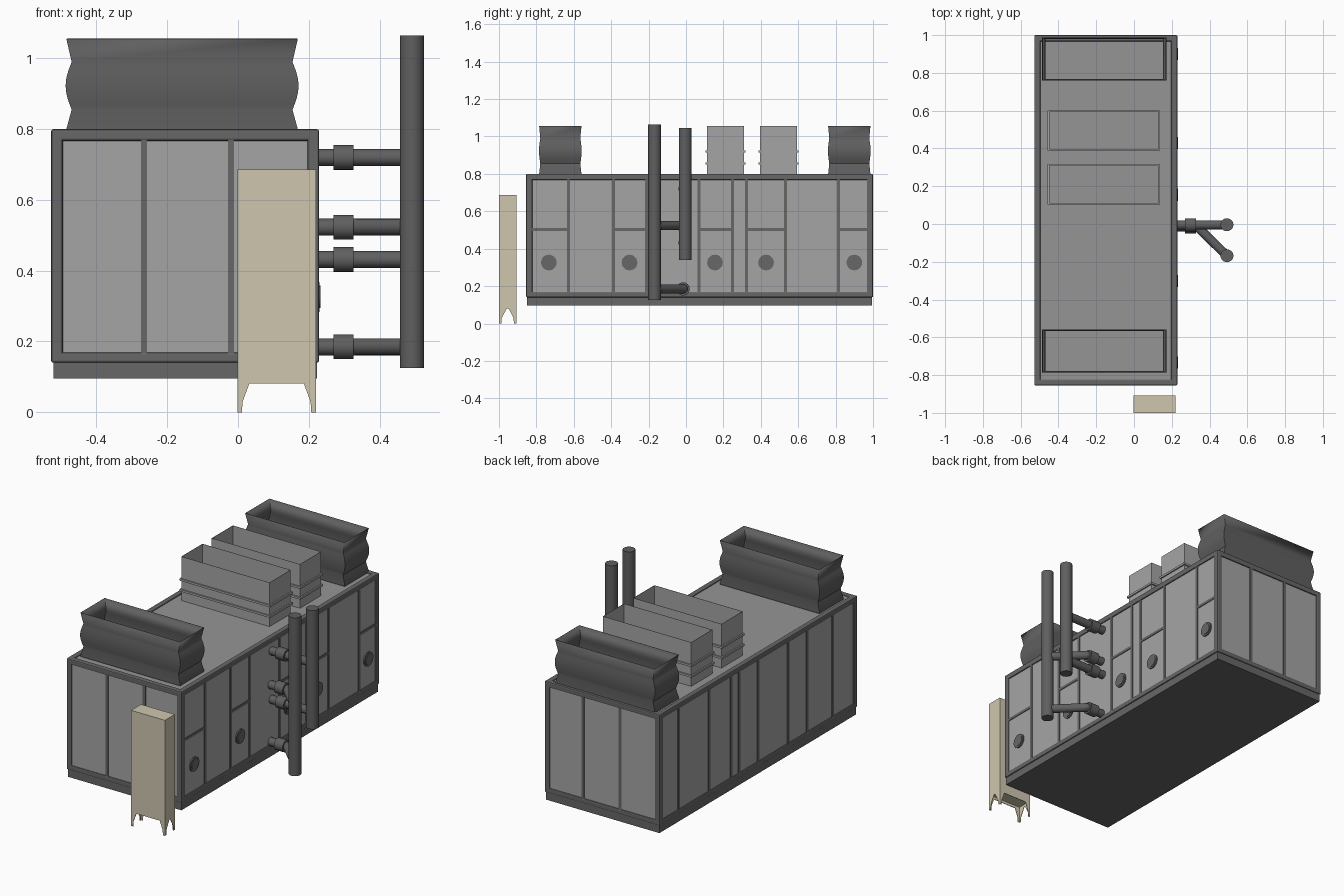
import bpy, bmesh, math
from mathutils import Vector

if "Cube" in bpy.data.objects:
    bpy.data.objects.remove(bpy.data.objects["Cube"])


def mat(name, r, g, b):
    m = bpy.data.materials.new(name)
    m.diffuse_color = (r, g, b, 1)
    m.use_nodes = True
    m.node_tree.nodes["Principled BSDF"].inputs["Base Color"].default_value = m.diffuse_color
    return m


PANEL = mat("panel grey", 0.375, 0.375, 0.375)
ROOF = mat("roof grey", 0.30, 0.30, 0.30)
FRAME = mat("frame grey", 0.135, 0.135, 0.135)
DARK = mat("dark duct grey", 0.115, 0.115, 0.115)
BEIGE = mat("cabinet beige", 0.62, 0.565, 0.43)


def finish(name, bm, m, smooth=False):
    me = bpy.data.meshes.new(name)
    bm.to_mesh(me)
    bm.free()
    me.materials.append(m)
    ob = bpy.data.objects.new(name, me)
    bpy.context.collection.objects.link(ob)
    if smooth:
        bpy.ops.object.select_all(action='DESELECT')
        ob.select_set(True)
        bpy.context.view_layer.objects.active = ob
        bpy.ops.object.shade_smooth_by_angle(angle=math.radians(35))
    return ob


def add_box(bm, x0, x1, y0, y1, z0, z1):
    vs = bmesh.ops.create_cube(bm, size=1)["verts"]
    for v in vs:
        v.co = Vector((x0 if v.co.x < 0 else x1, y0 if v.co.y < 0 else y1, z0 if v.co.z < 0 else z1))


def box(name, m, *b):
    bm = bmesh.new()
    add_box(bm, *b)
    return finish(name, bm, m)


def add_rod(bm, a, b, r, n=24):
    a, b = Vector(a), Vector(b)
    vs = bmesh.ops.create_cone(bm, cap_ends=True, segments=n, radius1=r, radius2=r, depth=(b - a).length)["verts"]
    q = Vector((0, 0, 1)).rotation_difference(b - a)
    for v in vs:
        v.co = q @ v.co + (a + b) / 2


def loft(name, m, cx, cy, hx, hy, rows, ky=1.0, smooth=False):
    """Open rectangular duct; rows are (height, outward offset)."""
    bm = bmesh.new()
    rings = []
    for z, d in rows:
        x, y = hx + d, hy + d * ky
        rings.append([bm.verts.new((cx + sx * x, cy + sy * y, z))
                      for sx, sy in ((-1, -1), (1, -1), (1, 1), (-1, 1))])
    for a, b in zip(rings, rings[1:]):
        for j in range(4):
            k = (j + 1) % 4
            bm.faces.new((a[j], a[k], b[k], b[j]))
    ob = finish(name, bm, m, smooth)
    s = ob.modifiers.new("wall", 'SOLIDIFY')
    s.thickness = 0.002
    s.offset = -1


# Main housing: recessed panels, edge frame, dividers, plinth
X0, X1, Y0, Y1, Z0, Z1 = -0.528, 0.229, -0.855, 1.0, 0.14, 0.80
E, R = 0.033, 0.006
core = box("housing_panels", PANEL, X0 + R, X1 - R, Y0 + R, Y1 - R, Z0 + R, Z1 - R)
core.data.materials.append(ROOF)
for f in core.data.polygons:
    f.material_index = 1 if f.normal.z > 0.5 else 0
box("plinth", FRAME, X0 + 0.006, X1 - 0.006, Y0 + 0.005, Y1 - 0.005, 0.095, Z0 + R)

bm = bmesh.new()
for x in ((X0, X0 + E), (X1 - E, X1)):
    for y in ((Y0, Y0 + E), (Y1 - E, Y1)):
        add_box(bm, *x, *y, Z0, Z1)
for z in ((Z0, Z0 + E - 0.004), (Z1 - E, Z1)):
    for x in ((X0, X0 + E), (X1 - E, X1)):
        add_box(bm, *x, Y0, Y1, *z)
    for y in ((Y0, Y0 + E), (Y1 - E, Y1)):
        add_box(bm, X0, X1, *y, *z)
frame = finish("housing_frame", bm, FRAME)
bv = frame.modifiers.new("soft edges", 'BEVEL')
bv.width = 0.006
bv.segments = 2

bm = bmesh.new()
T = 0.0085
for x in (-0.265, -0.02):                                   # front and back
    for ya, yb in ((Y0 + 0.002, Y0 + 0.012), (Y1 - 0.012, Y1 - 0.002)):
        add_box(bm, x - T, x + T, ya, yb, Z0 + 0.02, Z1 - 0.02)
SIDE = (-0.628, -0.388, -0.212, 0.07, 0.248, 0.323, 0.532, 0.815)
for y in SIDE:                                              # both long sides
    for xa, xb in ((X0 + 0.002, X0 + 0.012), (X1 - 0.012, X1 - 0.002)):
        add_box(bm, xa, xb, y - T, y + T, Z0 + 0.02, Z1 - 0.02)
for ya, yb in ((-0.83, -0.628), (-0.388, -0.212), (0.07, 0.248), (0.323, 0.532), (0.815, 0.975)):
    add_box(bm, X1 - 0.012, X1 - 0.002, ya, yb, 0.495, 0.511)
finish("panel_dividers", bm, FRAME)

# Round ports on the right side
bm = bmesh.new()
for y in (-0.733, -0.302, 0.155, 0.428, 0.90):
    add_rod(bm, (X1 - 0.012, y, 0.326), (X1 + 0.001, y, 0.326), 0.042, 20)
    add_rod(bm, (X1 - 0.012, y, 0.326), (X1 + 0.004, y, 0.326), 0.032, 20)
finish("side_ports", bm, FRAME, True)

# Flexible dark ducts at both ends of the roof
N = 12
wave = [(0.79, 0.0), (0.80, 0.0), (0.855, -0.015)]
wave += [(0.855 + 0.135 * i / N, -0.015 + 0.017 * math.sin(math.pi * i / N)) for i in range(1, N + 1)]
wave += [(1.055, 0.0)]
for name, cy in (("front_flexible_duct", -0.672), ("back_flexible_duct", 0.873)):
    loft(name, DARK, -0.158, cy, 0.327, 0.113, wave, 0.4, True)

# Straight ducts with two flanges
steps = [(0.79, 0)]
for za, zb in ((0.85, 0.862), (0.913, 0.925)):
    steps += [(za, 0), (za, 0.008), (zb, 0.008), (zb, 0)]
steps += [(1.055, 0)]
for name, cy in (("front_straight_duct", 0.210), ("back_straight_duct", 0.495)):
    loft(name, PANEL, -0.16, cy, 0.29, 0.099, steps)

# Pipework on the right side
PX = 0.492
for name, py, za, zb, cy, levels in (("supply_pipe", -0.168, 0.125, 1.065, -0.015, (0.185, 0.523)),
                                     ("return_pipe", -0.004, 0.34, 1.045, -0.005, (0.432, 0.72))):
    bm = bmesh.new()
    add_rod(bm, (PX, py, za), (PX, py, zb), 0.034, 32)
    for z in levels:
        add_rod(bm, (X1 - 0.02, cy, z), (0.335, cy, z), 0.024)     # stub
        add_rod(bm, (0.27, cy, z), (0.327, cy, z), 0.035)          # coupling
        add_rod(bm, (0.335, cy, z), (PX, py, z), 0.024)            # branch
        elbow = bmesh.ops.create_uvsphere(bm, u_segments=16, v_segments=8, radius=0.024)
        for v in elbow["verts"]:
            v.co += Vector((0.335, cy, z))
    finish(name, bm, DARK, True)

# Control cabinet with folded sheet legs
CX0, CX1, CY0, CY1, ZB = -0.002, 0.22, -1.0, -0.907, 0.097
box("control_cabinet", BEIGE, CX0, CX1, CY0, CY1, ZB, 0.686)
bm = bmesh.new()


def skirt(a, b, inset, put):
    """Sheet with two tapered feet; put maps (along, height, depth) to 3D."""
    half = [(a, ZB), (a, 0), (a + 0.013, 0), (a + 0.015, 0.03), (a + inset, 0.081)]
    pts = half + [(a + b - u, z) for u, z in reversed(half)]
    near = [bm.verts.new(put(u, z, 0)) for u, z in pts]
    far = [bm.verts.new(put(u, z, 0.003)) for u, z in pts]
    bm.faces.new(near)
    bm.faces.new(far[::-1])
    for i in range(len(pts)):
        k = (i + 1) % len(pts)
        bm.faces.new((near[k], near[i], far[i], far[k]))


for y, s in ((CY0, 1), (CY1, -1)):
    skirt(CX0, CX1, 0.034, lambda u, z, d: (u, y + s * d, z))
for x, s in ((CX0, 1), (CX1, -1)):
    skirt(CY0, CY1, 0.042, lambda u, z, d: (x + s * d, u, z))
bmesh.ops.recalc_face_normals(bm, faces=bm.faces[:])
finish("cabinet_legs", bm, BEIGE)
